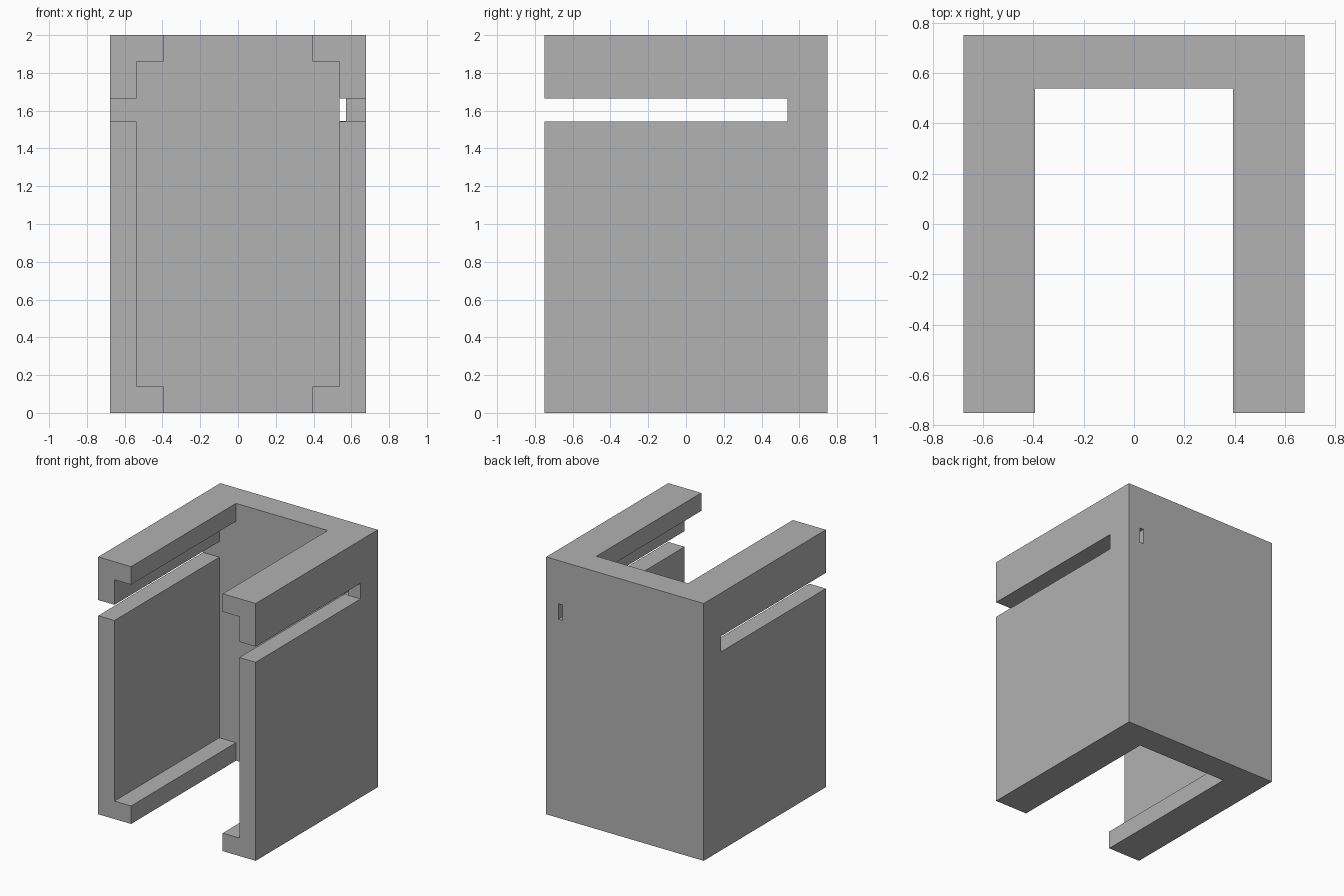
import bpy
import bmesh

cube = bpy.data.objects.get("Cube")
if cube:
    bpy.data.objects.remove(cube, do_unlink=True)

HALF_W, HALF_D, HEIGHT = 0.677, 0.75, 2.0
WALL = 0.14                       # wall and lip thickness
INNER_X = HALF_W - WALL           # cavity half width
GAP_X = 0.394                     # half width of top and bottom openings
BACK_Y = 0.538                    # inner face of the back wall
SLOT_LOW, SLOT_HIGH = 1.543, 1.665
OVER = 0.2                        # cutter overshoot

grey = bpy.data.materials.new("plain grey")
grey.use_nodes = True
grey.diffuse_color = (0.445, 0.445, 0.445, 1)
grey.node_tree.nodes["Principled BSDF"].inputs["Base Color"].default_value = grey.diffuse_color


def prism(name, outline, y0, y1):
    """Extrude an (x, z) outline along y."""
    bm = bmesh.new()
    face = bm.faces.new([bm.verts.new((x, y0, z)) for x, z in outline])
    grown = bmesh.ops.extrude_face_region(bm, geom=[face])
    verts = [v for v in grown["geom"] if isinstance(v, bmesh.types.BMVert)]
    bmesh.ops.translate(bm, verts=verts, vec=(0, y1 - y0, 0))
    bmesh.ops.recalc_face_normals(bm, faces=bm.faces)
    mesh = bpy.data.meshes.new(name)
    bm.to_mesh(mesh)
    bm.free()
    mesh.materials.append(grey)
    obj = bpy.data.objects.new(name, mesh)
    bpy.context.collection.objects.link(obj)
    return obj


def rectangle(x0, x1, z0, z1):
    return [(x0, z0), (x1, z0), (x1, z1), (x0, z1)]


def cut(target, cutter):
    """Subtract the cutter, apply the result and discard the cutter."""
    cutter.hide_render = True
    mod = target.modifiers.new(cutter.name, 'BOOLEAN')
    mod.operation = 'DIFFERENCE'
    mod.solver = 'EXACT'
    mod.object = cutter
    bpy.context.view_layer.objects.active = target
    bpy.ops.object.modifier_apply(modifier=mod.name)
    bpy.data.objects.remove(cutter, do_unlink=True)


# Outer block
housing = prism("housing", rectangle(-HALF_W, HALF_W, 0, HEIGHT), -HALF_D, HALF_D)

# Cavity with top and bottom openings and side slots, open to the front
half = [(GAP_X, -OVER), (GAP_X, WALL), (INNER_X, WALL),
        (INNER_X, SLOT_LOW), (HALF_W + OVER, SLOT_LOW),
        (HALF_W + OVER, SLOT_HIGH), (INNER_X, SLOT_HIGH),
        (INNER_X, HEIGHT - WALL), (GAP_X, HEIGHT - WALL), (GAP_X, HEIGHT + OVER)]
outline = half + [(-x, z) for x, z in reversed(half)]
cut(housing, prism("cavity_cutter", outline, -HALF_D - OVER, BACK_Y))

# Small through hole in the back wall
hole = rectangle(INNER_X + 0.001, 0.573, SLOT_LOW + 0.001, SLOT_HIGH - 0.001)
cut(housing, prism("hole_cutter", hole, BACK_Y - 0.1, HALF_D + OVER))
